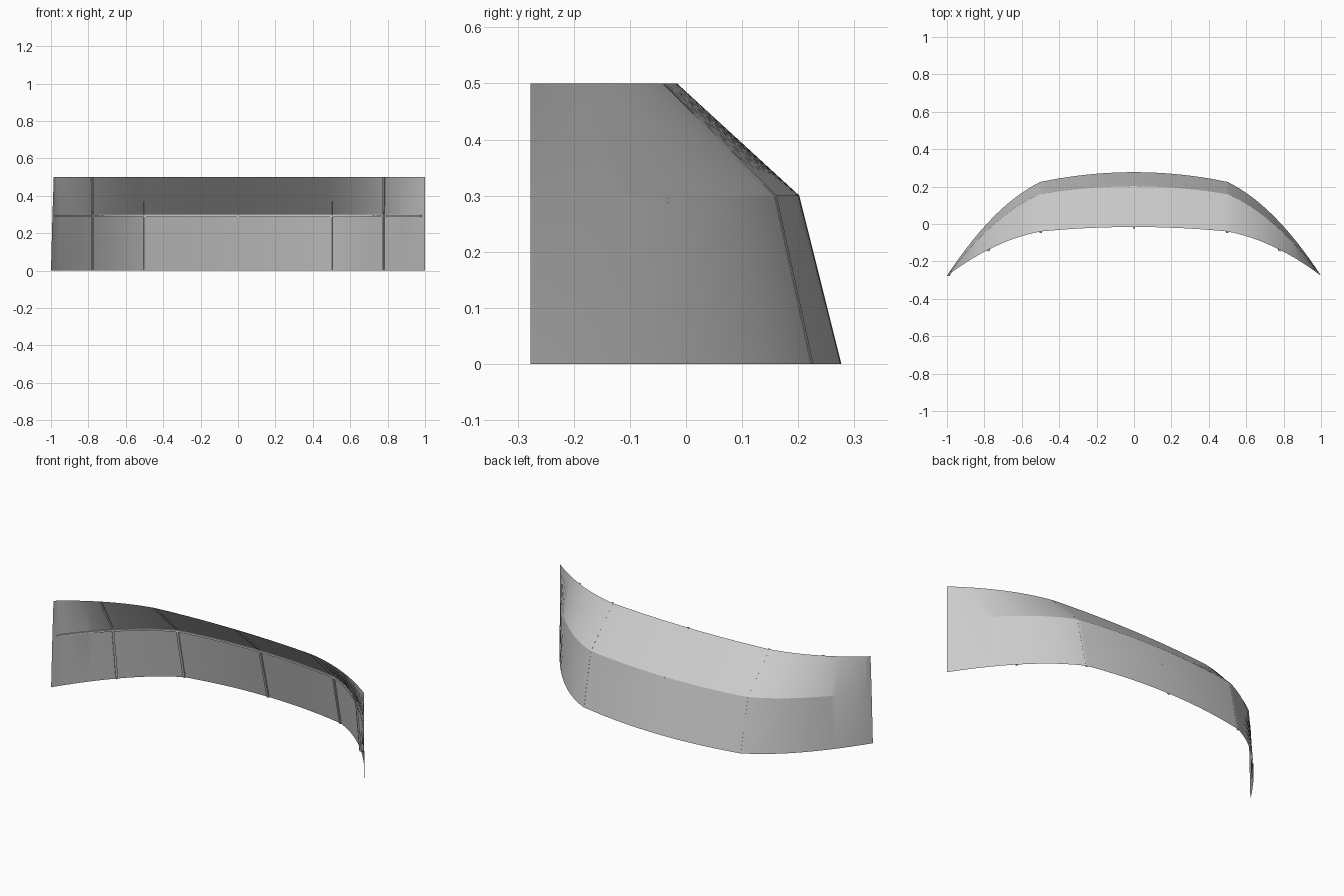
import bpy, bmesh
from mathutils import Vector

if "Cube" in bpy.data.objects:
    bpy.data.objects.remove(bpy.data.objects["Cube"])

# Plan curve of each level: z, y at x = 0, 0.5, 0.78, 1
LEVELS = [(0.0, 0.277, 0.225, 0.008, -0.277),
          (0.3, 0.202, 0.160, -0.030, -0.277),
          (0.5, -0.016, -0.040, -0.138, -0.277)]


def plan_y(level, x):
    """Shallow arc in the middle, steeper arc from x = 0.5 to the tips."""
    _, y0, y1, y2, y3 = level
    x = abs(x)
    if x <= 0.5:
        return y0 + (y1 - y0) * (x / 0.5) ** 2
    a, b, c = 0.5, 0.78, 1.0
    return (y1 * (x - b) * (x - c) / ((a - b) * (a - c))
            + y2 * (x - a) * (x - c) / ((b - a) * (b - c))
            + y3 * (x - a) * (x - b) / ((c - a) * (c - b)))


def frame(level, x):
    """Point, tangent and inward (concave side) normal in plan."""
    p = Vector((x, plan_y(level, x), level[0]))
    d = plan_y(level, x + 0.004) - plan_y(level, x - 0.004)
    t = Vector((0.008, d, 0)).normalized()
    return p, t, Vector((t.y, -t.x, 0))


def loft(name, sections, closed):
    """Skin a row of equal cross-sections."""
    bm = bmesh.new()
    rows = [[bm.verts.new(p) for p in s] for s in sections]
    n = len(rows[0])
    for r0, r1 in zip(rows, rows[1:]):
        for i in range(n if closed else n - 1):
            j = (i + 1) % n
            bm.faces.new((r0[i], r1[i], r1[j], r0[j]))
    if closed:
        bm.faces.new(rows[0])
        bm.faces.new(rows[-1])
        bmesh.ops.recalc_face_normals(bm, faces=bm.faces)
    mesh = bpy.data.meshes.new(name)
    bm.to_mesh(mesh)
    bm.free()
    ob = bpy.data.objects.new(name, mesh)
    bpy.context.collection.objects.link(ob)
    return ob


# Curved, creased panel
xs = [-1 + i / 40 for i in range(81)]
sections = [[Vector((x, plan_y(l, x), l[0])) for l in LEVELS] for x in xs]
sections[0][1].x += 0.008
sections[0][2].x += 0.015
panel = loft("curved_panel", sections, False)
bpy.ops.object.select_all(action='DESELECT')
panel.select_set(True)
bpy.context.view_layer.objects.active = panel
bpy.ops.object.shade_smooth_by_angle(angle=0.26)

# Slim upright ribs on the concave side
W, D = 0.006, 0.008
for i, x in enumerate((-0.78, -0.5, 0, 0.5, 0.78)):
    secs = []
    for level in LEVELS:
        p, t, n = frame(level, x)
        secs.append([p - t * W, p + t * W, p + t * W + n * D, p - t * W + n * D])
    loft(f"upright_rib_{i + 1}", secs, True)

# Slim rail following the crease
secs = []
for k in range(67):
    p, t, n = frame(LEVELS[1], -0.98 + 1.96 * k / 66)
    lo, hi = Vector((0, 0, -0.012)), Vector((0, 0, -0.002))
    secs.append([p + lo, p + hi, p + hi + n * 0.006, p + lo + n * 0.006])
loft("crease_rail", secs, True)
